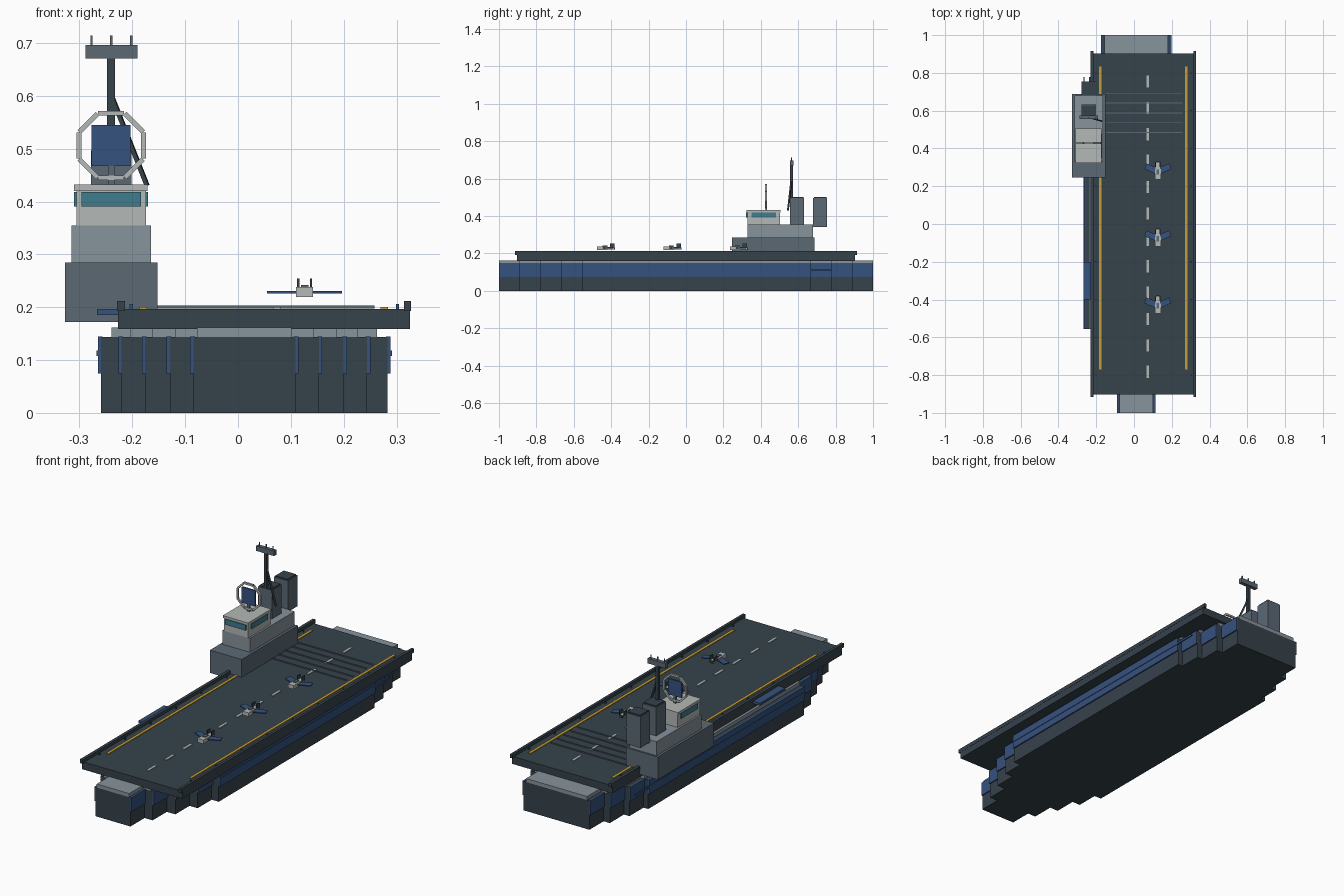
import bpy, bmesh, math
from mathutils import Vector, Matrix

if "Cube" in bpy.data.objects:
    bpy.data.objects.remove(bpy.data.objects["Cube"])


def material(name, hex_code):
    def lin(c):
        c /= 255
        return c / 12.92 if c <= 0.04045 else ((c + 0.055) / 1.055) ** 2.4
    m = bpy.data.materials.new(name)
    m.diffuse_color = [lin(int(hex_code[i:i + 2], 16)) for i in (0, 2, 4)] + [1]
    m.use_nodes = True
    m.node_tree.nodes["Principled BSDF"].inputs["Base Color"].default_value = m.diffuse_color
    return m


DARK = material("dark_slate", "36424B")
BLUE = material("navy_blue", "35527F")
STEEL = material("steel_grey", "5B6974")
MID = material("mid_grey", "87939C")
LIGHT = material("light_grey", "B3B9B6")
TEAL = material("teal_glass", "3F7C8C")
YELLOW = material("marking_yellow", "C89F35")


def finish(name, bm, mat):
    bmesh.ops.recalc_face_normals(bm, faces=bm.faces)
    me = bpy.data.meshes.new(name)
    bm.to_mesh(me)
    bm.free()
    me.materials.append(mat)
    ob = bpy.data.objects.new(name, me)
    bpy.context.collection.objects.link(ob)
    return ob


def add_box(bm, x0, x1, y0, y1, z0, z1):
    mid = Vector(((x0 + x1) / 2, (y0 + y1) / 2, (z0 + z1) / 2))
    mat = Matrix.Translation(mid) @ Matrix.Diagonal((x1 - x0, y1 - y0, z1 - z0, 1))
    bmesh.ops.create_cube(bm, size=1, matrix=mat)


def boxes(name, mat, *extents):
    bm = bmesh.new()
    for e in extents:
        add_box(bm, *e)
    return finish(name, bm, mat)


def beam(name, mat, a, b, width):
    a, b = Vector(a), Vector(b)
    rot = (b - a).to_track_quat('Z', 'Y').to_matrix().to_4x4()
    bm = bmesh.new()
    bmesh.ops.create_cube(bm, size=1, matrix=Matrix.Translation((a + b) / 2) @ rot
                          @ Matrix.Diagonal((width, width, (b - a).length, 1)))
    return finish(name, bm, mat)


# Stepped hull: dark sections, blue side belts and grey caps
HX = 0.012
STEP = 2 / 18
sections = [(0, 1, .0965), (1, 2, .141), (2, 3, .188), (3, 4, .2325),
            (4, 15, .271), (15, 16, .245), (16, 17, .215), (17, 18, .181)]
hull, belts, caps = [], [], []
for i, j, w in sections:
    y0, y1 = -1 + i * STEP, -1 + j * STEP
    hull.append((HX - w, HX + w, y0, y1, 0, .144))
    caps.append((HX - w * .927, HX + w * .927, y0, y1, .144, .162))
    for s in (-1, 1):
        xs = sorted((HX + s * (w - .003), HX + s * (w + .006)))
        belts.append((*xs, y0, y1, .075, .145))
boxes("hull", DARK, *hull)
boxes("hull_belt", BLUE, *belts)
boxes("hull_cap", MID, *caps)
boxes("hull_rub_rail", BLUE, *[(HX + s * .2765 - .003, HX + s * .2765 + .003,
                                -.556, .777, .108, .118) for s in (-1, 1)])

# Flight deck with raised edges
boxes("flight_deck", DARK, (-.227, .326, -.903, .903, .159, .197))
boxes("deck_edge", DARK, (-.229, -.214, -.915, .915, .193, .212),
      (.314, .327, -.915, .915, .193, .212))
boxes("side_platform", BLUE, (-.267, -.22, -.4, -.2, .185, .197))
boxes("edge_light", BLUE, *[(x - .003, x + .003, y / 10 - .003, y / 10 + .003, .197, .206)
                            for x in (-.202, .302) for y in range(-8, 9, 2)])

# Deck markings and arresting wires
boxes("edge_line", YELLOW, *[(x - .007, x + .007, -.77, .835, .197, .200)
                             for x in (-.179, .277)])
boxes("centre_dash", LIGHT, *[(.066, .080, -.815 + k * .1397, -.75 + k * .1397, .197, .200)
                              for k in range(12)])
boxes("arresting_wire", STEEL, *[(-.155, .258, y - .002, y + .002, .198, .203)
                                 for y in (.69, .64, .588, .536, .485)])

# Island tiers
boxes("island_base", STEEL, (-.327, -.152, .246, .688, .172, .285))
boxes("island_tier", MID, (-.315, -.165, .33, .68, .285, .355))
boxes("bridge", LIGHT, (-.306, -.174, .328, .502, .355, .42))
boxes("bridge_roof", LIGHT, (-.31, -.171, .323, .506, .42, .432))
boxes("bridge_window", TEAL, (-.296, -.184, .322, .329, .391, .418),
      (-.310, -.305, .35, .48, .391, .418), (-.175, -.170, .35, .48, .391, .418))

# Funnels with dark tops
boxes("funnel", STEEL, (-.278, -.202, .555, .632, .35, .497),
      (-.278, -.202, .68, .755, .342, .497))
boxes("funnel_top", DARK, (-.274, -.206, .559, .628, .497, .502),
      (-.274, -.206, .684, .751, .497, .502))

# Radar: blue panel inside an eight-bar ring
RC = Vector((-.24, .428, .506))
boxes("radar_panel", BLUE, (-.277, -.203, .424, .432, .467, .545))
bm = bmesh.new()
for k in range(8):
    m = (Matrix.Translation(RC) @ Matrix.Rotation(k * math.pi / 4, 4, 'Y')
         @ Matrix.Translation((0, 0, .061)) @ Matrix.Diagonal((.049, .010, .009, 1)))
    bmesh.ops.create_cube(bm, size=1, matrix=m)
finish("radar_ring", bm, LIGHT)
boxes("radar_post", STEEL, (-.246, -.234, .424, .432, .43, .468))

# Mast, brace, yard and aerials
boxes("mast", DARK, (-.2475, -.2325, .557, .572, .355, .678))
beam("mast_brace", DARK, (-.172, .545, .43), (-.238, .564, .597), .008)
boxes("mast_yard", STEEL, (-.289, -.19, .555, .574, .671, .696))
boxes("aerial", STEEL, *[(x - .002, x + .002, .5625, .5665, .696, .714)
                         for x in (-.277, -.24, -.202)])


# Parked aircraft: nose toward the front, swept wings, twin fins
def aircraft(x, y):
    boxes("aircraft_body", LIGHT, (x - .016, x + .016, y - .05, y + .005, .219, .238),
          (x - .011, x + .011, y + .005, y + .04, .221, .234))
    boxes("aircraft_canopy", STEEL, (x - .007, x + .007, y - .022, y + .004, .236, .242))
    bm = bmesh.new()
    for s in (-1, 1):
        plan = [(.008, -.022), (.071, .006), (.061, .036), (.008, .014)]
        face = bm.faces.new([bm.verts.new((x + s * px, y + py, .226)) for px, py in plan])
        ext = bmesh.ops.extrude_face_region(bm, geom=[face])["geom"]
        bmesh.ops.translate(bm, vec=(0, 0, .005),
                            verts=[v for v in ext if isinstance(v, bmesh.types.BMVert)])
    finish("aircraft_wing", bm, BLUE)
    boxes("aircraft_fin", DARK, *[(x + s * .012 - .002, x + s * .012 + .002,
                                   y + .018, y + .042, .23, .254) for s in (-1, 1)])
    boxes("aircraft_exhaust", DARK, (x - .009, x + .009, y + .04, y + .046, .222, .233))


for y in (.285, -.07, -.425):
    aircraft(.126, y)
